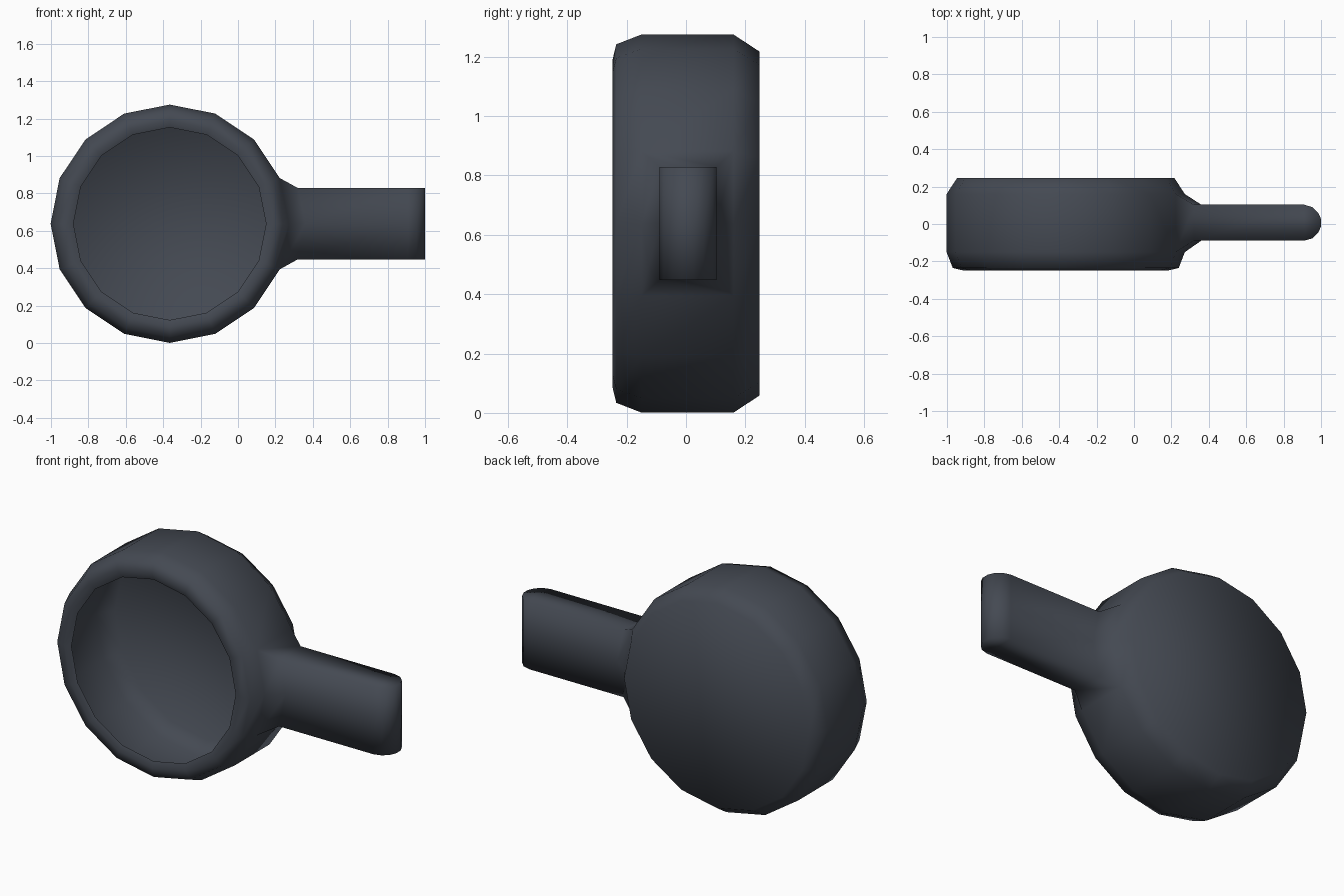
import bpy, bmesh, math

if "Cube" in bpy.data.objects:
    bpy.data.objects.remove(bpy.data.objects["Cube"])

CX, CZ, SIDES = -0.365, 0.638, 16

mat = bpy.data.materials.new("dark slate")
mat.diffuse_color = (0.058, 0.067, 0.085, 1)
mat.use_nodes = True
mat.node_tree.nodes["Principled BSDF"].inputs["Base Color"].default_value = mat.diffuse_color

bm = bmesh.new()

# Open thin-walled cup profile (radius, y): from curled lip to the back
profile = [(0.515, -0.235), (0.55, -0.248), (0.604, -0.235),
           (0.637, -0.15), (0.637, 0.16), (0.58, 0.247)]
rings = []
for r, y in profile:
    rings.append([bm.verts.new((CX + r * math.cos(2 * math.pi * i / SIDES), y,
                                CZ + r * math.sin(2 * math.pi * i / SIDES)))
                  for i in range(SIDES)])
for k in range(len(rings) - 1):
    a, b = rings[k], rings[k + 1]
    for i in range(SIDES):
        if k == 3 and i in (0, SIDES - 1):
            continue  # opening where the handle grows out
        j = (i + 1) % SIDES
        bm.faces.new((a[i], a[j], b[j], b[i]))
bm.faces.new(rings[-1])  # back wall, also seen as the bowl floor

# Handle: six-point loops lofted from the opening to the rounded tip
f, b = rings[3], rings[4]
prev = [f[-1], f[0], f[1], b[1], b[0], b[-1]]


def loop(x_edge, x_mid, half_y):
    pts = [(x_edge, -1, 0.448), (x_mid, -1, CZ), (x_edge, -1, 0.829),
           (x_edge, 1, 0.829), (x_mid, 1, CZ), (x_edge, 1, 0.448)]
    return [bm.verts.new((x, 0.007 + s * half_y, z)) for x, s, z in pts]


for xe, xm, hy in [(0.32, 0.36, 0.096), (0.91, 0.91, 0.096),
                   (0.955, 0.955, 0.083), (0.985, 0.985, 0.053),
                   (1.0, 1.0, 0.02)]:
    cur = loop(xe, xm, hy)
    for i in range(6):
        j = (i + 1) % 6
        bm.faces.new((prev[i], prev[j], cur[j], cur[i]))
    prev = cur
bm.faces.new(prev)

bmesh.ops.recalc_face_normals(bm, faces=bm.faces[:])
for face in bm.faces:
    face.smooth = True

mesh = bpy.data.meshes.new("cup_with_handle")
bm.to_mesh(mesh)
bm.free()
mesh.materials.append(mat)
obj = bpy.data.objects.new("cup_with_handle", mesh)
bpy.context.collection.objects.link(obj)
